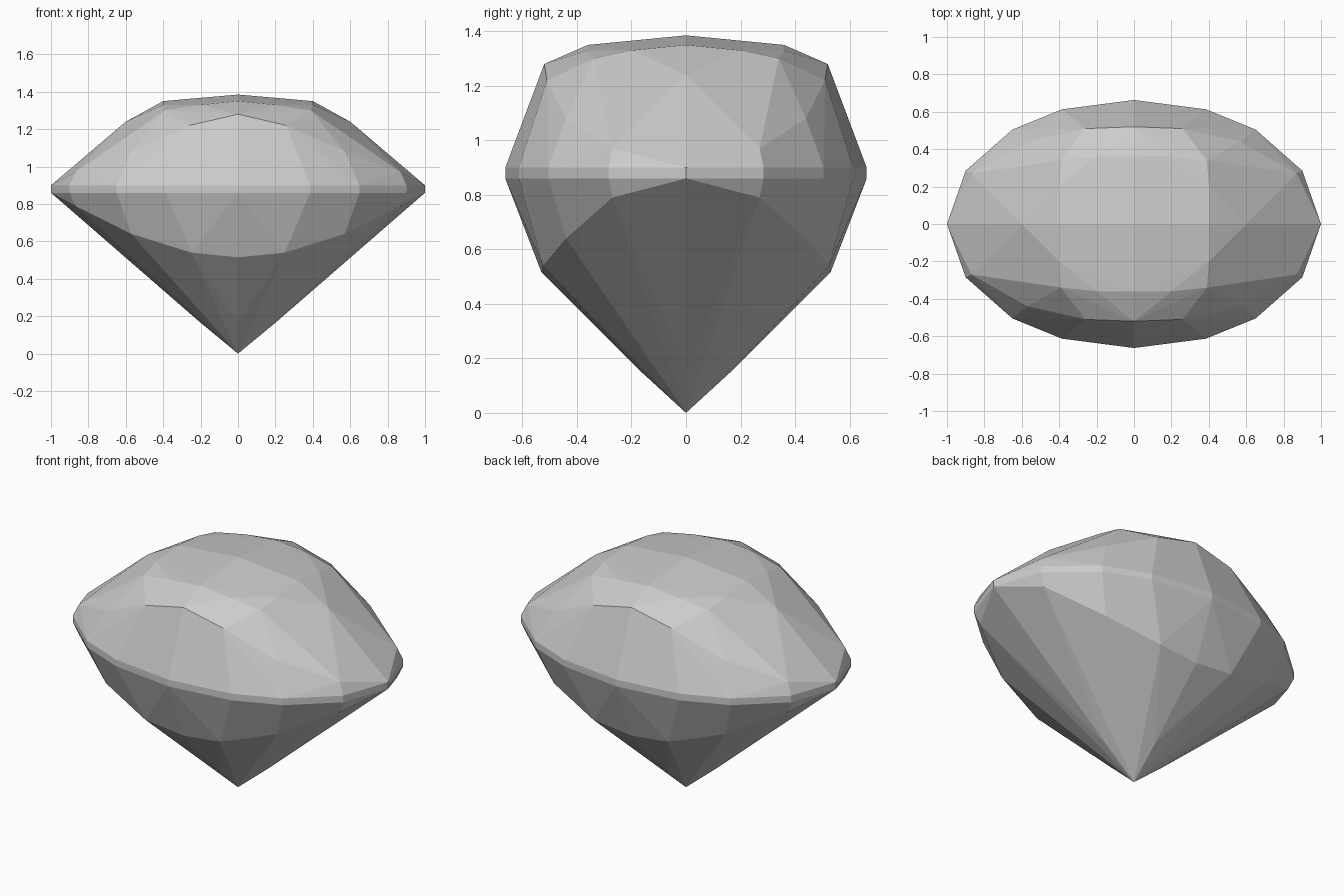
import bpy
import bmesh
from math import radians

if "Cube" in bpy.data.objects:
    bpy.data.objects.remove(bpy.data.objects["Cube"], do_unlink=True)

# One quarter of each facet ring; the rest comes from mirroring
outline = [(1, 0), (0.9, 0.285), (0.65, 0.505), (0.385, 0.613), (0, 0.663)]
girdle = [(x, y, z) for x, y in outline for z in (0.86, 0.9)]
table = [(0, 0, 1.385), (0.4, 0, 1.35), (0.4, 0.2, 1.33),
         (0.39, 0.34, 1.30), (0.2, 0.36, 1.33), (0, 0.36, 1.35)]
crown = [(0.6, 0, 1.24), (0.87, 0.27, 0.97), (0.57, 0.44, 1.08),
         (0.26, 0.51, 1.22), (0, 0.52, 1.28)]
pavilion = [(0.87, 0.27, 0.79), (0.57, 0.44, 0.64),
            (0.25, 0.525, 0.54), (0, 0.53, 0.515)]
culet = [(0.2, 0, 0.165), (0, 0.18, 0.165), (0, 0, 0)]


def mirrored(points):
    """Mirror points over both vertical planes, without duplicates."""
    return sorted({(sx * x, sy * y, z) for x, y, z in points
                   for sx in (1, -1) for sy in (1, -1)})


# Stone: the facets are the faces of the convex hull
bm = bmesh.new()
for point in mirrored(table + crown + girdle + pavilion + culet):
    bm.verts.new(point)
bmesh.ops.convex_hull(bm, input=bm.verts)
loose = [v for v in bm.verts if not v.link_faces]
bmesh.ops.delete(bm, geom=loose, context='VERTS')
bmesh.ops.dissolve_limit(bm, angle_limit=radians(1),
                         verts=bm.verts, edges=bm.edges)
bmesh.ops.recalc_face_normals(bm, faces=bm.faces)
mesh = bpy.data.meshes.new("oval_gemstone")
bm.to_mesh(mesh)
bm.free()

# Plain grey stone
colour = (0.6, 0.6, 0.6, 1)
material = bpy.data.materials.new("light_grey")
material.use_nodes = True
material.diffuse_color = colour
material.node_tree.nodes["Principled BSDF"].inputs["Base Color"].default_value = colour
mesh.materials.append(material)

gemstone = bpy.data.objects.new("oval_gemstone", mesh)
bpy.context.collection.objects.link(gemstone)
